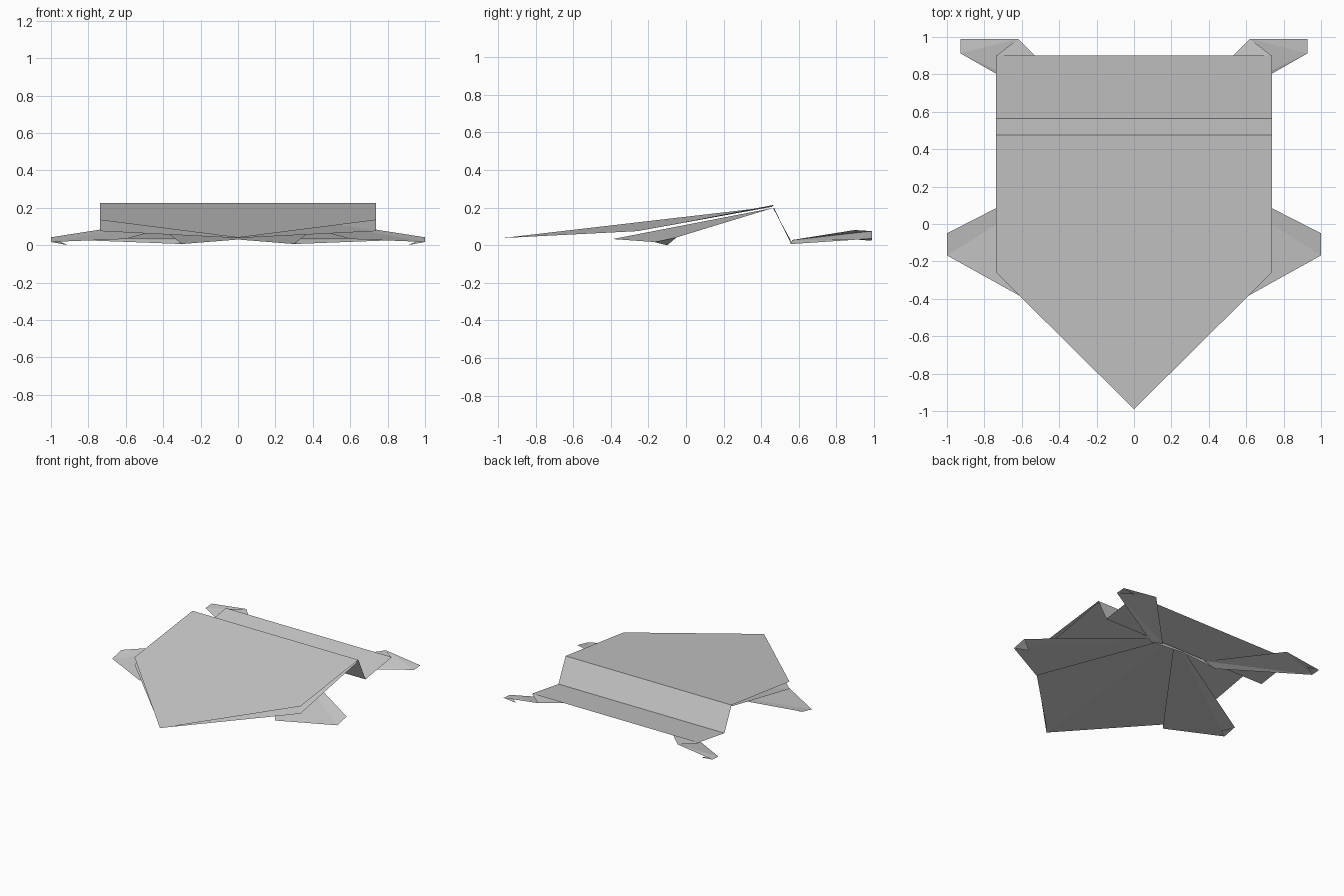
import bpy

cube = bpy.data.objects.get("Cube")
if cube:
    bpy.data.objects.remove(cube, do_unlink=True)

# One paper colour
paper = bpy.data.materials.new("grey paper")
paper.use_nodes = True
GREY = (0.6, 0.6, 0.6, 1.0)
paper.diffuse_color = GREY
bsdf = paper.node_tree.nodes["Principled BSDF"]
bsdf.inputs["Base Color"].default_value = GREY
bsdf.inputs["Roughness"].default_value = 0.9


def sheet(name, points, faces, mirrored=True):
    """Flat folded paper, built on the +x half and mirrored to -x."""
    mesh = bpy.data.meshes.new(name)
    mesh.from_pydata(points, [], faces)
    mesh.materials.append(paper)
    obj = bpy.data.objects.new(name, mesh)
    bpy.context.collection.objects.link(obj)
    if mirrored:
        mod = obj.modifiers.new("mirror", "MIRROR")
        mod.use_axis = (True, False, False)
        mod.merge_threshold = 0.0005
    return obj


W = 0.737                       # half width of the folded sheet
NOSE = (0, -0.99, 0.04)
CENTRE = (0, 0.46, 0.205)       # where the folds meet under the ridge

# Top sheet: pointed head, steep pleat, rising rear panel
sheet("top_sheet",
      [NOSE, (W, -0.26, 0.134), (W, 0.475, 0.226), (-W, 0.475, 0.226),
       (-W, -0.26, 0.134), (W, 0.565, 0.035), (-W, 0.565, 0.035),
       (W, 0.9, 0.086), (-W, 0.9, 0.086)],
      [(0, 1, 2, 3, 4), (3, 2, 5, 6), (6, 5, 7, 8)], mirrored=False)

# Layer folded under the head, hanging open at the sides
sheet("head_underlayer",
      [(0, -0.98, 0.038), (W, -0.26, 0.075), (W, 0.465, 0.214), CENTRE],
      [(0, 1, 3), (1, 2, 3)])

# Front legs fan out from the ridge
FOOT_FRONT, FOOT_BACK = (1.0, -0.168, 0.017), (1.0, -0.05, 0.042)
sheet("front_leg",
      [(0, 0.462, 0.198), (0.6, -0.39, 0.033), FOOT_FRONT, FOOT_BACK],
      [(0, 1, 2), (0, 2, 3)])

# Small turned-under toe of the front leg
sheet("front_toe",
      [FOOT_FRONT, FOOT_BACK, (0.91, -0.1, 0.0)],
      [(0, 2, 1)])

# Inner layer of the pleat
sheet("pleat_underlayer",
      [(0, 0.465, 0.195), (0.55, 0.468, 0.2), (0.3, 0.56, 0.006), (0, 0.555, 0.03)],
      [(0, 3, 2, 1)])

# Hind legs run from the pleat to the rear corners
HIP_IN, HIP_OUT = (0.2, 0.565, 0.028), (0.3, 0.555, 0.006)
HEEL = (0.62, 0.99, 0.075)
TIP_FRONT, TIP_BACK = (0.927, 0.912, 0.03), (0.927, 0.99, 0.036)
sheet("hind_leg",
      [HIP_IN, HIP_OUT, TIP_FRONT, TIP_BACK, HEEL],
      [(0, 1, 2), (0, 2, 4), (2, 3, 4)])

# Fold between the hind leg and the rear panel
sheet("hind_leg_fold",
      [HIP_IN, (W, 0.898, 0.081), HEEL],
      [(0, 1, 2)])

# Small turned-under toe of the hind leg
sheet("hind_toe",
      [TIP_FRONT, TIP_BACK, (0.82, 0.987, 0.024)],
      [(0, 1, 2)])
